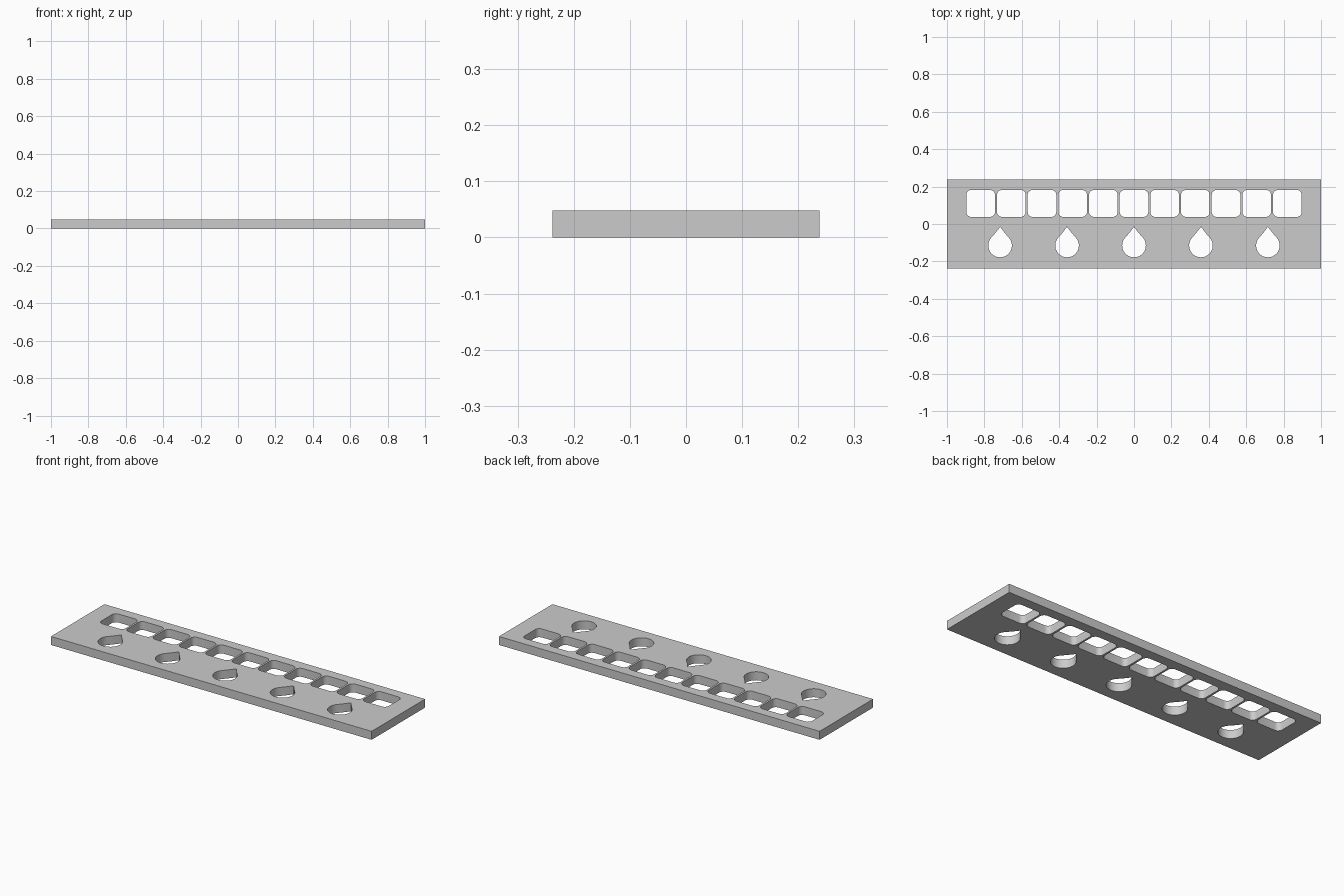
import bpy, bmesh, math

if "Cube" in bpy.data.objects:
    bpy.data.objects.remove(bpy.data.objects["Cube"])

WIDTH, DEPTH, HEIGHT = 2.0, 0.476, 0.048


def rounded_rect(cx, cy, w, d, r, steps=6):
    pts = []
    for i, (sx, sy) in enumerate([(1, 1), (-1, 1), (-1, -1), (1, -1)]):
        for k in range(steps + 1):
            a = math.pi / 2 * (i + k / steps)
            pts.append((cx + sx * (w / 2 - r) + r * math.cos(a),
                        cy + sy * (d / 2 - r) + r * math.sin(a)))
    return pts


def teardrop(cx, cy, r, tip, steps=32):
    # round bowl, then gently concave flanks up to the tip
    a0 = math.radians(38)
    pts = []
    for k in range(steps + 1):
        a = math.pi - a0 + (math.pi + 2 * a0) * k / steps
        pts.append((cx + r * math.cos(a), cy + r * math.sin(a)))
    ex, ey = r * math.cos(a0), r * math.sin(a0)
    flank = []
    for k in range(1, 6):
        t = k / 6
        qx, qy = ex * 0.42, ey + (tip - ey) * 0.52
        flank.append(((1 - t) ** 2 * ex + 2 * t * (1 - t) * qx,
                      (1 - t) ** 2 * ey + 2 * t * (1 - t) * qy + t * t * tip))
    pts += [(cx + x, cy + y) for x, y in flank]
    pts.append((cx, cy + tip))
    pts += [(cx - x, cy + y) for x, y in reversed(flank)]
    return pts


# Plate outline with its holes
w, d = WIDTH / 2, DEPTH / 2
loops = [[(-w, -d), (w, -d), (w, d), (-w, d)]]
# Row of rounded square windows
loops += [rounded_rect(0.164 * i, 0.11, 0.153, 0.144, 0.026) for i in range(-5, 6)]
# Row of teardrop holes
loops += [teardrop(0.358 * i, -0.115, 0.063, 0.1) for i in range(-2, 3)]

curve = bpy.data.curves.new("plate_profile", "CURVE")
curve.dimensions = "2D"
curve.fill_mode = "BOTH"
curve.extrude = HEIGHT / 2
for pts in loops:
    s = curve.splines.new("POLY")
    s.points.add(len(pts) - 1)
    for p, (x, y) in zip(s.points, pts):
        p.co = (x, y, 0, 1)
    s.use_cyclic_u = True

# Convert the extruded profile to a welded mesh
temp = bpy.data.objects.new("plate_profile", curve)
bpy.context.collection.objects.link(temp)
bpy.context.view_layer.update()
deps = bpy.context.evaluated_depsgraph_get()
mesh = bpy.data.meshes.new_from_object(temp.evaluated_get(deps))
bpy.data.objects.remove(temp)
bm = bmesh.new()
bm.from_mesh(mesh)
bmesh.ops.remove_doubles(bm, verts=bm.verts, dist=0.0002)
bmesh.ops.translate(bm, verts=bm.verts, vec=(0, 0, HEIGHT / 2))
bmesh.ops.recalc_face_normals(bm, faces=bm.faces)
bm.to_mesh(mesh)
bm.free()

plate = bpy.data.objects.new("perforated_plate", mesh)
bpy.context.collection.objects.link(plate)
grey = bpy.data.materials.new("plain_grey")
grey.diffuse_color = (0.6, 0.6, 0.6, 1)
grey.use_nodes = True
grey.node_tree.nodes["Principled BSDF"].inputs["Base Color"].default_value = grey.diffuse_color
mesh.materials.clear()
mesh.materials.append(grey)

plate.select_set(True)
bpy.context.view_layer.objects.active = plate
bpy.ops.object.shade_smooth_by_angle(angle=math.radians(30))
